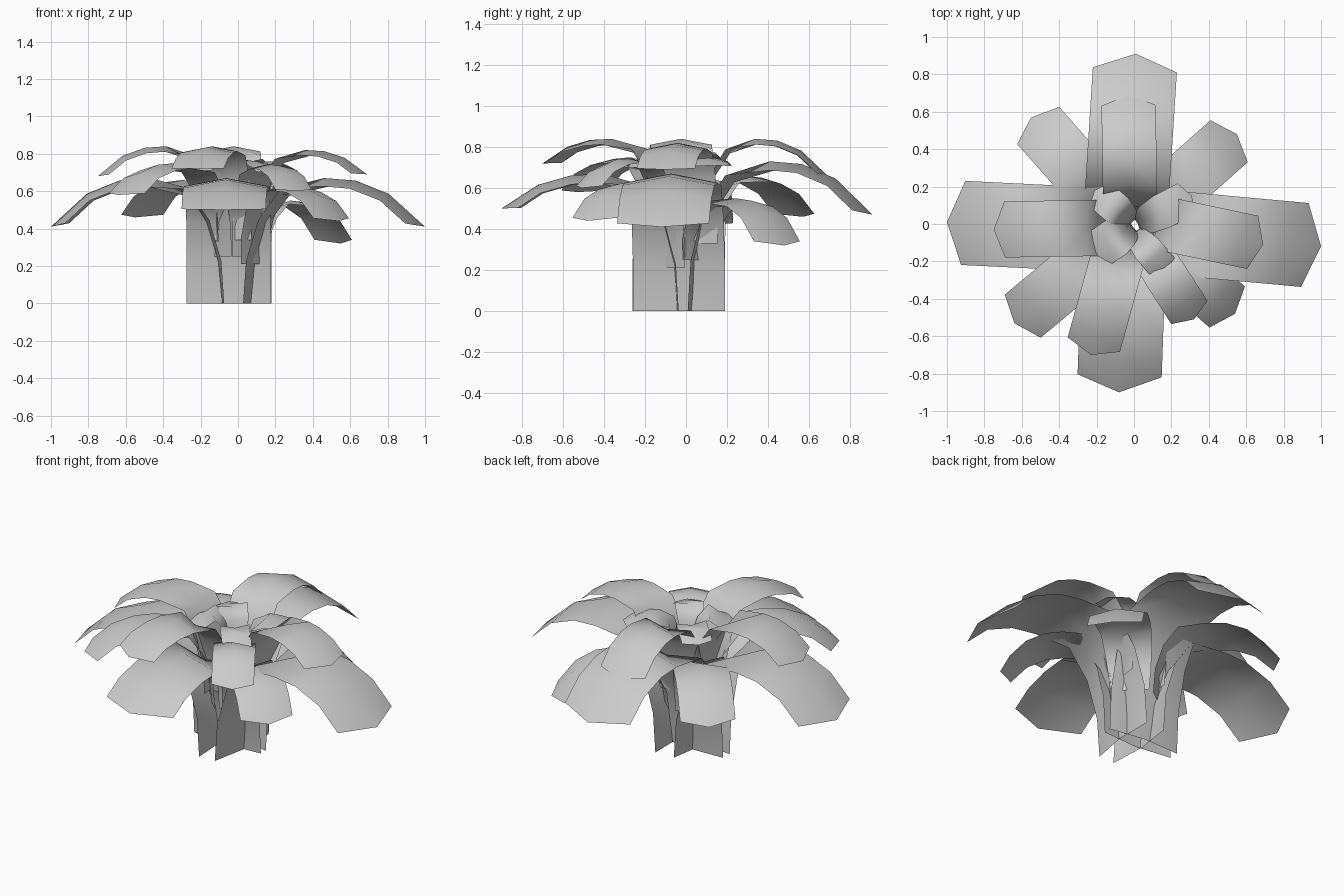
import bpy
from mathutils import Vector

if "Cube" in bpy.data.objects:
    bpy.data.objects.remove(bpy.data.objects["Cube"])

# Arch rows: fraction of reach, share of rise (before peak) or of droop (after peak)
RISE = [(0, 0), (0.025, 0.33), (0.1, 0.64), (0.22, 0.86), (0.42, 1.0)]
DROOP = [(0.60, 0.05), (0.79, 0.32), (1.0, 1.0)]


def leaf(name, base, tip, width, z0, peak, z_tip, base_taper=1.0):
    """Arching strip leaf, creased along its middle, with a blunt pointed end."""
    b, t = Vector((*base, 0)), Vector((*tip, 0))
    out = (t - b).normalized()
    side = Vector((-out.y, out.x, 0))
    up = Vector((0, 0, 1))
    mid = [b.lerp(t, u) + up * (z0 + (peak - z0) * f) for u, f in RISE]
    mid += [b.lerp(t, u) + up * (peak + (z_tip - peak) * f) for u, f in DROOP]
    n = len(mid)
    verts, faces = [], []
    for i, c in enumerate(mid):
        tan = (mid[min(i + 1, n - 1)] - mid[max(i - 1, 0)]).normalized()
        normal = side.cross(tan)
        if normal.dot(up * 0.5 + out) < 0:
            normal = -normal
        if i == 0:
            normal = out.copy()
        w = width / 2 * (base_taper + (1 - base_taper) * min(1, i / 4))
        drop = normal * w * min(0.2, 0.1 + 0.035 * i)
        back = tan * width * 0.17 if i == n - 1 else Vector()
        verts += [c - side * w - drop - back, c, c + side * w - drop - back]
    for i in range(n - 1):
        for k in (0, 1):
            a = i * 3 + k
            faces.append((a, a + 3, a + 4, a + 1))
    me = bpy.data.meshes.new(name)
    me.from_pydata([v[:] for v in verts], [], faces)
    for p in me.polygons:
        p.use_smooth = True
    ob = bpy.data.objects.new(name, me)
    bpy.context.collection.objects.link(ob)


# Broad lower leaves
leaf("outer_leaf_right", (0.07, -0.035), (1.0, -0.12), 0.45, 0, 0.67, 0.41)
leaf("outer_leaf_left", (-0.085, -0.035), (-1.0, 0.01), 0.45, 0, 0.67, 0.41)
leaf("outer_leaf_back", (-0.045, 0.045), (0.01, 0.91), 0.45, 0, 0.73, 0.47)
leaf("outer_leaf_front", (-0.05, -0.05), (-0.08, -0.9), 0.45, 0, 0.67, 0.50)

# Diagonal lower leaves
leaf("diagonal_leaf_back_right", (0.09, 0.07), (0.55, 0.48), 0.30, 0.25, 0.55, 0.32, 0.7)
leaf("diagonal_leaf_back_left", (-0.11, 0.07), (-0.55, 0.57), 0.30, 0.25, 0.66, 0.46, 0.7)
leaf("diagonal_leaf_front_left", (-0.11, -0.09), (-0.64, -0.53), 0.30, 0.25, 0.75, 0.58, 0.7)
leaf("diagonal_leaf_front_right", (0.09, -0.09), (0.54, -0.48), 0.29, 0.21, 0.63, 0.44, 0.7)

# Upper leaves
leaf("upper_leaf_right", (0.12, 0.01), (0.69, -0.11), 0.29, 0.33, 0.82, 0.69)
leaf("upper_leaf_left", (-0.12, -0.02), (-0.75, -0.03), 0.30, 0.33, 0.84, 0.68)
leaf("upper_leaf_back", (-0.02, 0.08), (-0.03, 0.69), 0.29, 0.33, 0.84, 0.66)
leaf("upper_leaf_front", (-0.07, -0.12), (-0.23, -0.70), 0.29, 0.34, 0.84, 0.72)
leaf("upper_leaf_front_right", (0.05, -0.09), (0.32, -0.51), 0.23, 0.25, 0.745, 0.60, 0.8)

# Small heart leaves
leaf("heart_leaf_back_left", (-0.01, 0.01), (-0.21, 0.18), 0.17, 0.34, 0.76, 0.71, 0.4)
leaf("heart_leaf_back_right", (0.02, 0.0), (0.31, 0.15), 0.19, 0.34, 0.76, 0.71, 0.4)
leaf("heart_leaf_front_left", (-0.01, -0.01), (-0.24, -0.17), 0.21, 0.34, 0.76, 0.71, 0.4)
leaf("heart_leaf_front_right", (0.0, -0.05), (0.18, -0.26), 0.16, 0.22, 0.76, 0.70, 0.4)
